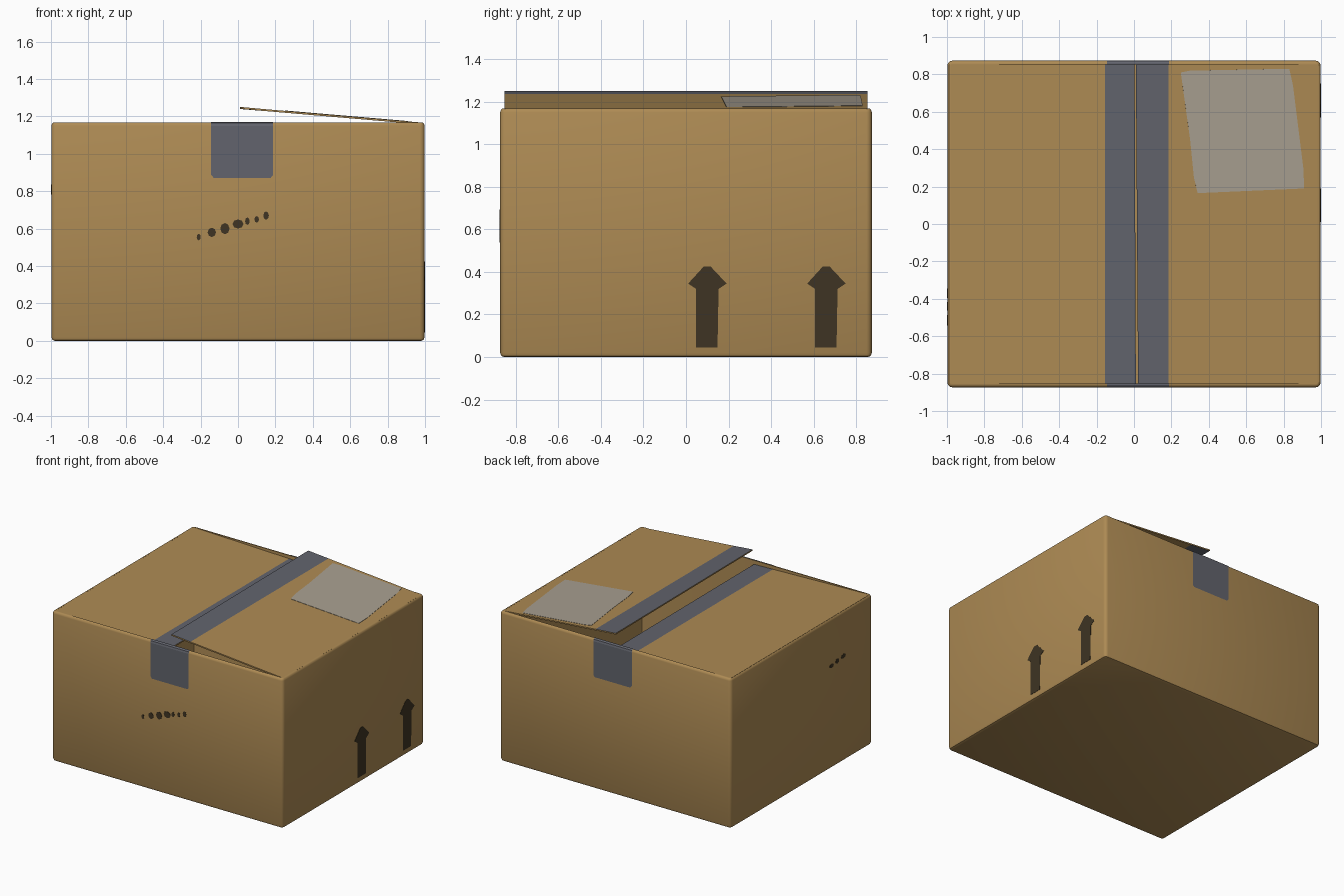
import bpy, bmesh, math
from mathutils import Vector

if "Cube" in bpy.data.objects:
    bpy.data.objects.remove(bpy.data.objects["Cube"])


def material(name, r, g, b):
    lin = [((c / 255 + 0.055) / 1.055) ** 2.4 for c in (r, g, b)]
    m = bpy.data.materials.new(name)
    m.diffuse_color = (*lin, 1)
    m.use_nodes = True
    m.node_tree.nodes["Principled BSDF"].inputs["Base Color"].default_value = m.diffuse_color
    return m


CARD = material("cardboard", 174, 139, 84)
TAPE = material("grey_tape", 98, 100, 109)
LABEL = material("pale_label", 169, 160, 145)
INK = material("dark_ink", 62, 52, 35)


def finish(bm, name, mats, smooth=False):
    bmesh.ops.recalc_face_normals(bm, faces=bm.faces)
    me = bpy.data.meshes.new(name)
    bm.to_mesh(me)
    bm.free()
    ob = bpy.data.objects.new(name, me)
    bpy.context.collection.objects.link(ob)
    for m in mats:
        me.materials.append(m)
    if smooth:
        bpy.ops.object.select_all(action='DESELECT')
        ob.select_set(True)
        bpy.context.view_layer.objects.active = ob
        bpy.ops.object.shade_smooth_by_angle(angle=math.radians(40))
    return ob


HX, HY, H, WALL = 0.998, 0.873, 1.168, 0.02


def ring(bm, inset, z, radius=0.025, seg=3):
    """Rounded rectangle of vertices, shrunk by inset."""
    verts = []
    r = max(radius - inset, 0.004)
    for i, (sx, sy) in enumerate([(1, 1), (-1, 1), (-1, -1), (1, -1)]):
        cx, cy = sx * (HX - inset - r), sy * (HY - inset - r)
        for k in range(seg + 1):
            a = math.pi / 2 * (i + k / seg)
            verts.append(bm.verts.new((cx + r * math.cos(a), cy + r * math.sin(a), z)))
    return verts


# Hollow box body: outside, rim, then inside
bm = bmesh.new()
rings = [ring(bm, i, z) for i, z in [(0.02, 0), (0.006, 0.005), (0, 0.02), (0, H - 0.018),
                                     (0.004, H - 0.006), (0.012, H), (WALL, H), (WALL, 0.02)]]
for a, b in zip(rings, rings[1:]):
    for k in range(len(a)):
        n = (k + 1) % len(a)
        bm.faces.new((a[k], a[n], b[n], b[k]))
bm.faces.new(rings[0])
bm.faces.new(rings[-1])
finish(bm, "box_body", [CARD], smooth=True)


def flap(name, stations, thick, taped):
    """Top flap: stations of (x at back, x at front, z), cut where the tape begins."""
    bm = bmesh.new()
    loops = []
    for xb, xf, z in stations:
        loops.append([bm.verts.new(p) for p in (
            (xf, -0.852, z), (xb, 0.852, z), (xb, 0.852, z - thick), (xf, -0.852, z - thick))])
    for a, b in zip(loops, loops[1:]):
        for k in range(4):
            n = (k + 1) % 4
            bm.faces.new((a[k], a[n], b[n], b[k]))
    bm.faces.new(loops[0])
    bm.faces.new(loops[-1])
    bm.normal_update()
    for f in bm.faces:
        on_edge = abs(f.normal.x) > 0.8 or abs(f.normal.y) > 0.8
        if taped(f.calc_center_median().x) and not on_edge:
            f.material_index = 1
    finish(bm, name, [CARD, TAPE])


def raised_z(x):
    return 1.25 - 0.083 * (x - 0.015) / 0.97


def sunk_z(x):
    return 1.168 - 0.03 * (x + 0.985) / 0.985


# Left flap dips slightly, right flap stands open
flap("left_flap", [(x, x, sunk_z(x)) for x in (-0.988, -0.155)] + [(0.003, 0.01, sunk_z(0))],
     0.01, lambda x: x > -0.15)
flap("right_flap", [(0.01, 0.022, 1.25)] + [(x, x, raised_z(x)) for x in (0.185, 0.988)],
     0.01, lambda x: x < 0.18)

# Tape running over the rim and down the front and back walls
for name, s in (("front_tape", -1), ("back_tape", 1)):
    bm = bmesh.new()
    cols = []
    for x, low in ((-0.145, 0.89), (-0.13, 0.872), (0.175, 0.872), (0.187, 0.885)):
        path = [(HY + 0.002, low), (HY + 0.002, H - 0.018), (HY - 0.002, H - 0.004),
                (HY - 0.011, H + 0.002), (HY - WALL, H + 0.002)]
        cols.append([bm.verts.new((x, s * y, z)) for y, z in path])
    for a, b in zip(cols, cols[1:]):
        for k in range(4):
            bm.faces.new((a[k], b[k], b[k + 1], a[k + 1]))
    ob = finish(bm, name, [TAPE])
    # make the open sheet face outwards
    if ob.data.polygons[0].normal.y * s < 0:
        ob.data.flip_normals()


def plate(name, points, place, normal, mat):
    """Thin plate: 2D outline put on a surface by place(), 0.002 thick."""
    bm = bmesh.new()
    face = bm.faces.new([bm.verts.new(place(u, v)) for u, v in points])
    out = bmesh.ops.extrude_face_region(bm, geom=[face])["geom"]
    bmesh.ops.translate(bm, verts=[g for g in out if isinstance(g, bmesh.types.BMVert)],
                        vec=Vector(normal) * 0.002)
    finish(bm, name, [mat])


# Blank label on the raised flap
plate("label", [(0.25, 0.81), (0.30, 0.82), (0.83, 0.83), (0.85, 0.74), (0.905, 0.30), (0.91, 0.19),
                (0.34, 0.165), (0.32, 0.25), (0.30, 0.45)],
      lambda u, v: (u, v, raised_z(u)), (0.08, 0, 1), LABEL)

# Two upward arrows on the right wall
ARROW = [(-0.05, 0.045), (0.05, 0.045), (0.055, 0.32), (0.093, 0.345), (0.018, 0.425),
         (-0.015, 0.425), (-0.088, 0.345), (-0.05, 0.32)]
for i, y in enumerate((0.098, 0.657)):
    plate(f"arrow_{i + 1}", ARROW, lambda u, v: (HX, y + u, v), (1, 0, 0), INK)


def blob(u, v, w, h):
    return [(u + w / 2 * math.cos(t * math.pi / 4), v + h / 2 * math.sin(t * math.pi / 4))
            for t in range(8)]


# Scuff marks on the front and left walls
front = [(-0.21, 0.555, 0.022, 0.035), (-0.14, 0.58, 0.045, 0.05), (-0.07, 0.60, 0.05, 0.06),
         (0, 0.625, 0.06, 0.05), (0.05, 0.64, 0.025, 0.04), (0.1, 0.65, 0.025, 0.035),
         (0.15, 0.67, 0.03, 0.045)]
for i, m in enumerate(front):
    plate(f"front_scuff_{i + 1}", blob(*m), lambda u, v: (u, -HY, v), (0, -1, 0), INK)
left = [(-0.37, 0.80, 0.05, 0.035), (-0.44, 0.81, 0.045, 0.04), (-0.515, 0.82, 0.055, 0.035)]
for i, m in enumerate(left):
    plate(f"left_scuff_{i + 1}", blob(*m), lambda u, v: (-HX, u, v), (-1, 0, 0), INK)
